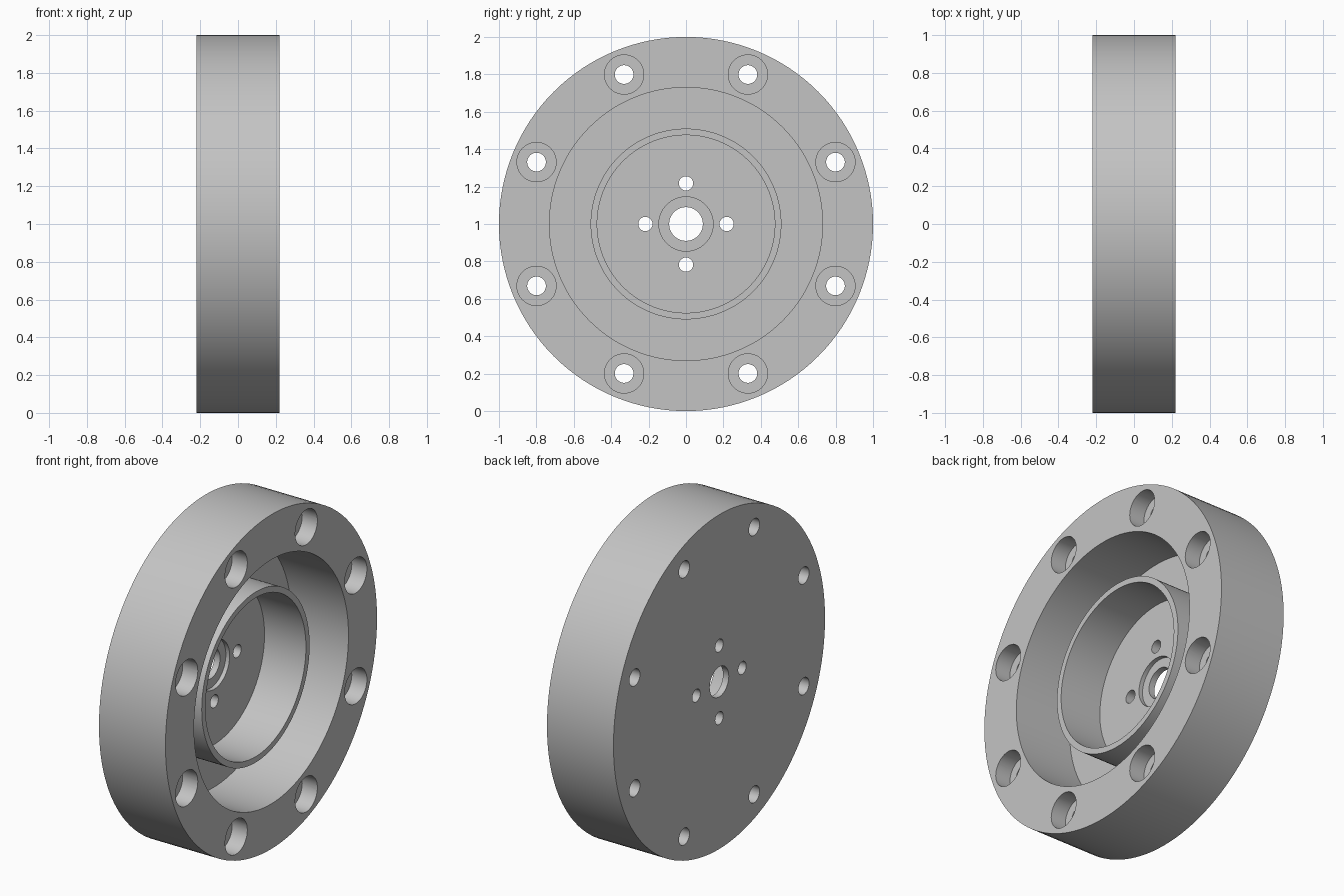
import bpy
import bmesh
from math import pi, cos, sin, radians
from mathutils import Matrix

default = bpy.data.objects.get("Cube")
if default:
    bpy.data.objects.remove(default, do_unlink=True)

HALF = 0.22      # half thickness of the disc
FLOOR = -0.157   # level of the recessed floor
CENTRE_Z = 1.0

metal = bpy.data.materials.new("light grey metal")
metal.use_nodes = True
grey = (0.55, 0.55, 0.55, 1)
metal.diffuse_color = grey
metal.node_tree.nodes["Principled BSDF"].inputs["Base Color"].default_value = grey


def make_object(name, bm):
    bmesh.ops.recalc_face_normals(bm, faces=bm.faces)
    mesh = bpy.data.meshes.new(name)
    bm.to_mesh(mesh)
    bm.free()
    mesh.materials.append(metal)
    obj = bpy.data.objects.new(name, mesh)
    bpy.context.collection.objects.link(obj)
    return obj


def lathe(name, profile, steps=128):
    """Turn a closed (x, radius) profile around the x axis."""
    bm = bmesh.new()
    verts = [bm.verts.new((x, 0, r)) for x, r in profile]
    edges = [bm.edges.new((a, b)) for a, b in zip(verts, verts[1:] + verts[:1])]
    bmesh.ops.spin(bm, geom=verts + edges, cent=(0, 0, 0), axis=(1, 0, 0),
                   angle=2 * pi, steps=steps)
    bmesh.ops.remove_doubles(bm, verts=bm.verts, dist=1e-4)
    bmesh.ops.translate(bm, verts=bm.verts, vec=(0, 0, CENTRE_Z))
    return make_object(name, bm)


def drill(target, name, radius, x0, x1, circle, count, start):
    """Cut a ring of round holes running from x0 to x1."""
    bm = bmesh.new()
    for i in range(count):
        a = start + 2 * pi * i / count
        place = Matrix.Translation(((x0 + x1) / 2, circle * cos(a),
                                    CENTRE_Z + circle * sin(a)))
        bmesh.ops.create_cone(bm, cap_ends=True, segments=40, radius1=radius,
                              radius2=radius, depth=x1 - x0,
                              matrix=place @ Matrix.Rotation(pi / 2, 4, 'Y'))
    cutter = make_object(name, bm)
    cutter.hide_render = True
    mod = target.modifiers.new(name, 'BOOLEAN')
    mod.operation = 'DIFFERENCE'
    mod.solver = 'EXACT'
    mod.object = cutter
    bpy.ops.object.modifier_apply(modifier=name)
    bpy.data.objects.remove(cutter, do_unlink=True)


# Flanged disc: thick rim, ring trench, inner collar, hub recess and bore
flange = lathe("flange_disc", [
    (-HALF, 0.09), (-HALF, 1.0), (HALF, 1.0), (HALF, 0.73),
    (FLOOR, 0.73), (FLOOR, 0.51), (0.117, 0.51), (0.117, 0.475),
    (FLOOR, 0.475), (FLOOR, 0.145), (FLOOR - 0.025, 0.145),
    (FLOOR - 0.025, 0.09)])

bpy.ops.object.select_all(action='DESELECT')
flange.select_set(True)
bpy.context.view_layer.objects.active = flange

# Rim bolt holes with counterbores, then the small holes round the hub
drill(flange, "bolt_counterbores", 0.105, 0.12, 0.3, 0.865, 8, radians(22.5))
drill(flange, "bolt_holes", 0.05, -0.3, 0.2, 0.865, 8, radians(22.5))
drill(flange, "hub_screw_holes", 0.038, -0.3, -0.1, 0.217, 4, 0)

bpy.ops.object.shade_smooth_by_angle(angle=radians(30))
